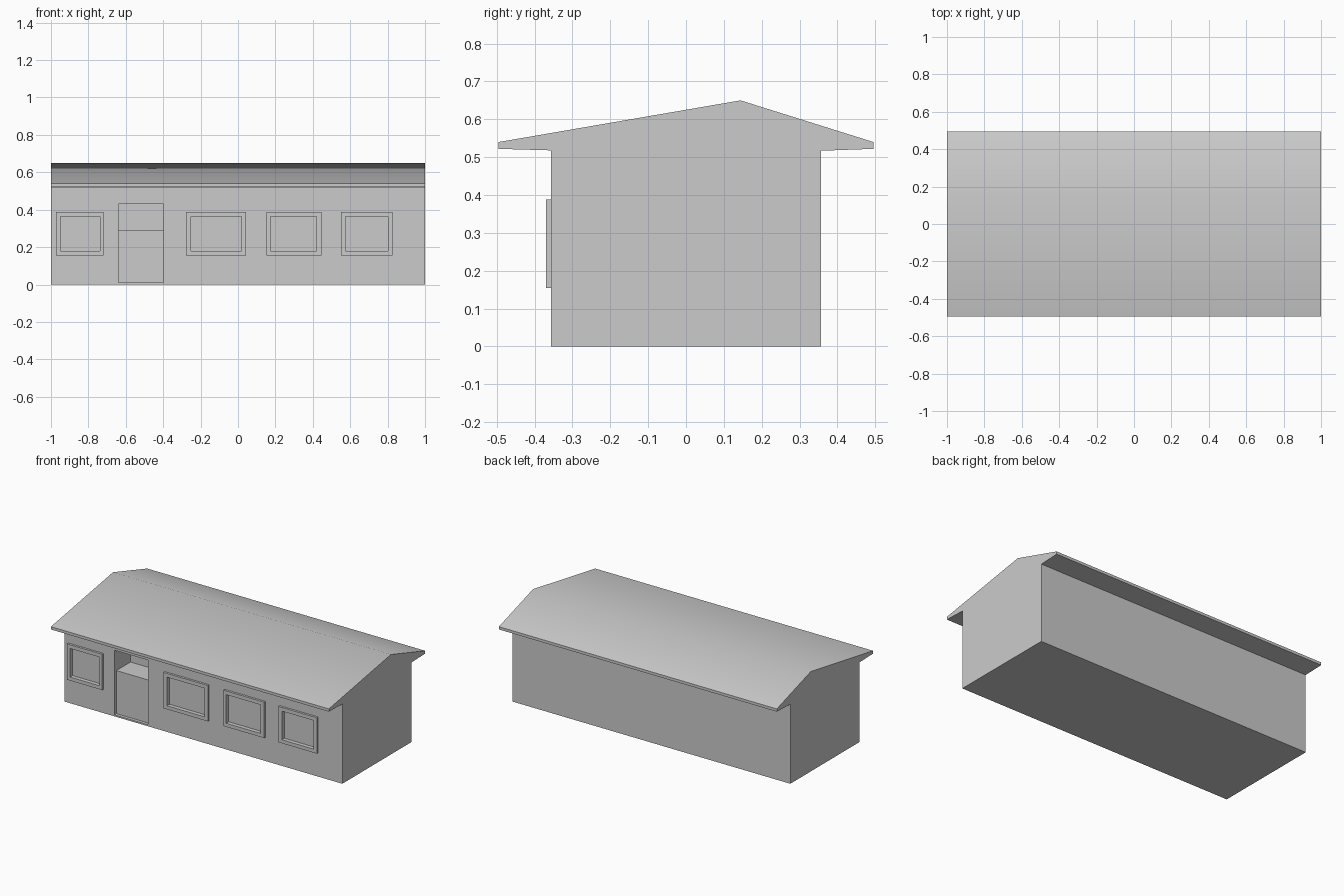
import bpy, bmesh, math

if "Cube" in bpy.data.objects:
    bpy.data.objects.remove(bpy.data.objects["Cube"])


def mesh_object(name, bm):
    bmesh.ops.recalc_face_normals(bm, faces=bm.faces)
    me = bpy.data.meshes.new(name)
    bm.to_mesh(me)
    bm.free()
    ob = bpy.data.objects.new(name, me)
    bpy.context.collection.objects.link(ob)
    return ob


def box(name, x, y, z):
    bm = bmesh.new()
    bmesh.ops.create_cube(bm, size=1)
    for v in bm.verts:
        v.co = [(a + b) / 2 + c * (b - a) for (a, b), c in zip((x, y, z), v.co)]
    return mesh_object(name, bm)


def cut(target, cutter):
    bpy.context.view_layer.objects.active = target
    mod = target.modifiers.new("cut", 'BOOLEAN')
    mod.operation = 'DIFFERENCE'
    mod.solver = 'EXACT'
    mod.object = cutter
    bpy.ops.object.modifier_apply(modifier=mod.name)


def remove(ob):
    bpy.data.objects.remove(ob, do_unlink=True)


# House body: gable profile with overhanging eaves, extruded along x
W = 0.356
profile = [(-W, 0), (W, 0), (W, 0.517), (0.495, 0.522), (0.495, 0.54),
           (0.144, 0.65), (-0.495, 0.54), (-0.495, 0.522), (-W, 0.518)]
bm = bmesh.new()
face = bm.faces.new([bm.verts.new((-1, y, z)) for y, z in profile])
ext = bmesh.ops.extrude_face_region(bm, geom=[face])
for v in ext["geom"]:
    if isinstance(v, bmesh.types.BMVert):
        v.co.x = 1
# extrude keeps the start face only when needed; make sure both gables exist
bmesh.ops.holes_fill(bm, edges=[e for e in bm.edges if e.is_boundary], sides=0)
house = mesh_object("house_body", bm)

# Doorway: shallow lower panel, deeper recess above it
for zr, depth in (((0.01, 0.43), 0.02), ((0.29, 0.43), 0.165)):
    c = box("door_cutter", (-0.64, -0.398), (-W - 0.05, -W + depth), zr)
    cut(house, c)
    remove(c)

# Windows: raised frame around a recessed pane
windows = [((-0.972, -0.718), (-0.95, -0.738)),
           ((-0.278, 0.042), (-0.252, 0.018)),
           ((0.153, 0.447), (0.174, 0.421)),
           ((0.55, 0.826), (0.574, 0.803))]
for i, (outer, inner) in enumerate(windows):
    frame = box(f"window_frame_{i + 1}", outer, (-0.37, -W + 0.002), (0.155, 0.388))
    c = box("window_cutter", inner, (-0.42, -W + 0.012), (0.178, 0.364))
    cut(frame, c)
    cut(house, c)
    remove(c)

# Soft ridge shading on the roof, all other edges sharp
bpy.ops.object.select_all(action='DESELECT')
house.select_set(True)
bpy.context.view_layer.objects.active = house
bpy.ops.object.shade_smooth_by_angle(angle=math.radians(30))
